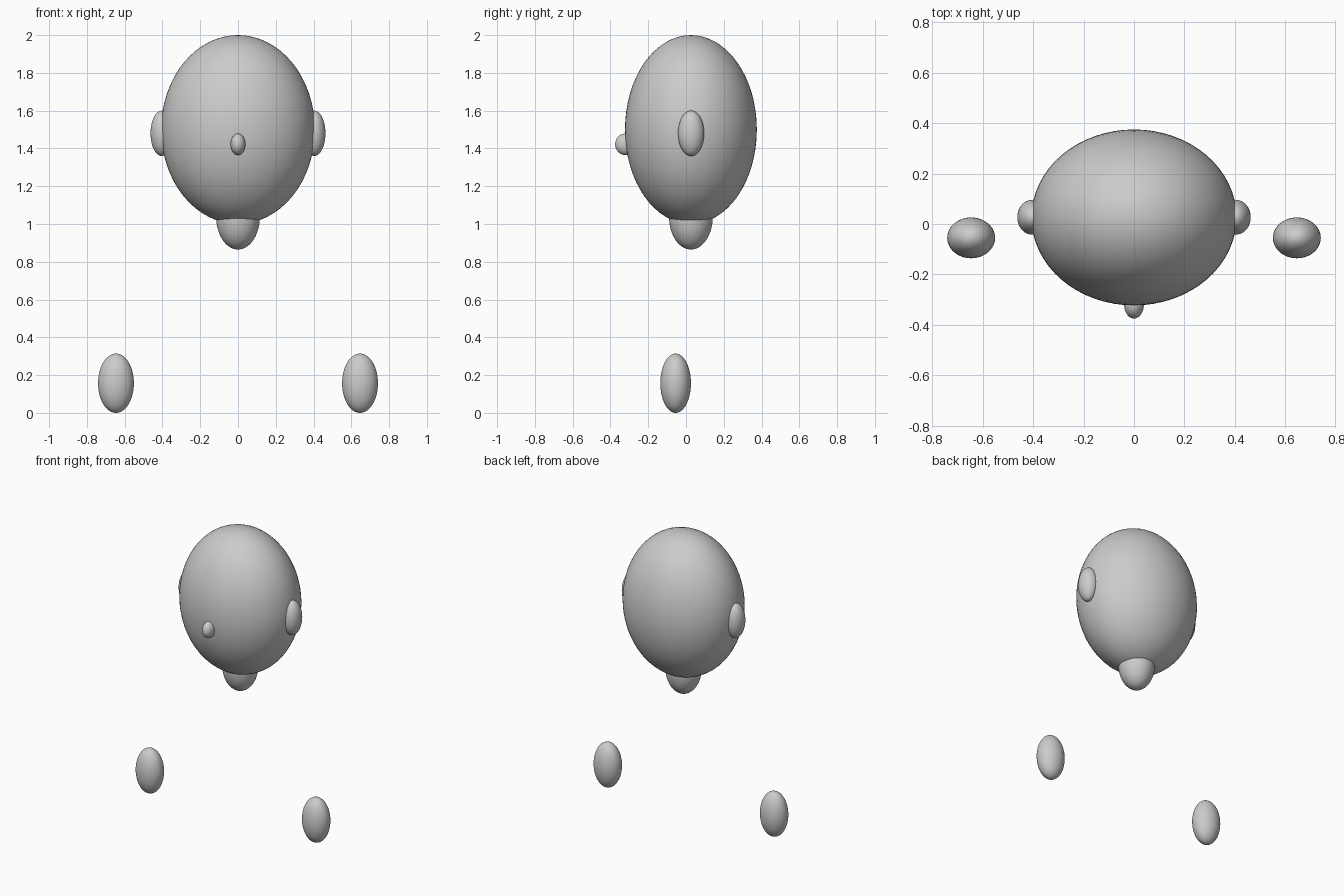
import bpy

if "Cube" in bpy.data.objects:
    bpy.data.objects.remove(bpy.data.objects["Cube"])


def ellipsoid(name, centre, radii):
    """Smooth ellipsoid given by its centre and half-sizes."""
    bpy.ops.mesh.primitive_uv_sphere_add(segments=64, ring_count=32, location=centre)
    ob = bpy.context.object
    ob.name = name
    ob.scale = radii
    bpy.ops.object.transform_apply(location=False, rotation=False, scale=True)
    bpy.ops.object.shade_smooth()
    return ob


# Head, nose and neck on the centre line
ellipsoid("head", (0, 0.026, 1.5), (0.407, 0.349, 0.5))
ellipsoid("nose", (0, -0.32, 1.422), (0.039, 0.055, 0.057))
ellipsoid("neck", (0, 0.026, 1.04), (0.116, 0.116, 0.175))

# Ears and floating hands, one on each side
for side, s in (("left", 1), ("right", -1)):
    ellipsoid(side + "_ear", (s * 0.404, 0.027, 1.48), (0.059, 0.069, 0.12))
    ellipsoid(side + "_hand", (s * 0.646, -0.055, 0.157), (0.095, 0.081, 0.157))
